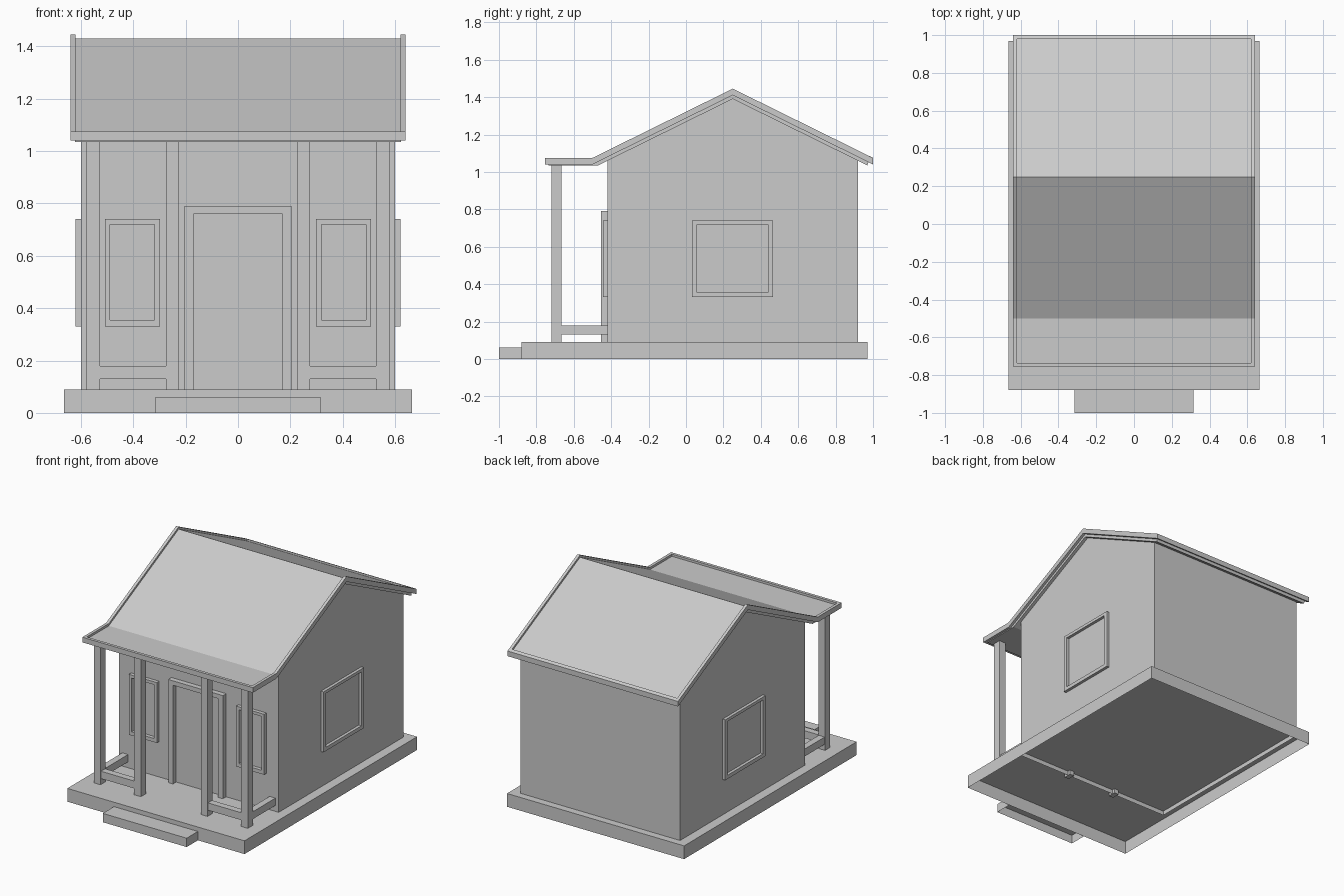
import bpy, bmesh
from mathutils import Vector

if "Cube" in bpy.data.objects:
    bpy.data.objects.remove(bpy.data.objects["Cube"])


def finish(name, bm):
    bmesh.ops.recalc_face_normals(bm, faces=bm.faces)
    mesh = bpy.data.meshes.new(name)
    bm.to_mesh(mesh)
    bm.free()
    obj = bpy.data.objects.new(name, mesh)
    bpy.context.collection.objects.link(obj)
    return obj


def prism(bm, pts, offset):
    """Extrude a closed 3D outline along an offset into a solid."""
    face = bm.faces.new([bm.verts.new(p) for p in pts])
    ext = bmesh.ops.extrude_face_region(bm, geom=[face], use_keep_orig=True)
    moved = [g for g in ext["geom"] if isinstance(g, bmesh.types.BMVert)]
    bmesh.ops.translate(bm, verts=moved, vec=offset)


def box(name, x, y, z, open_bottom=False):
    (x0, x1), (y0, y1) = sorted(x), sorted(y)
    bm = bmesh.new()
    prism(bm, [(x0, y0, z[0]), (x1, y0, z[0]), (x1, y1, z[0]), (x0, y1, z[0])],
          (0, 0, z[1] - z[0]))
    if open_bottom:
        remove_bottom(bm, z[0])
    return finish(name, bm)


def remove_bottom(bm, z):
    low = [f for f in bm.faces if all(abs(v.co.z - z) < 1e-5 for v in f.verts)]
    bmesh.ops.delete(bm, geom=low, context='FACES')


def side_profile(name, pts, x0, x1, open_bottom=None):
    """Extrude a (y, z) outline along x."""
    bm = bmesh.new()
    prism(bm, [(x0, y, z) for y, z in pts], (x1 - x0, 0, 0))
    if open_bottom is not None:
        remove_bottom(bm, open_bottom)
    return finish(name, bm)


def window_frame(name, to3d, outer, inner, depth):
    """Mitred rectangular ring; to3d maps (u, v) on the wall to a 3D point."""
    def corners(r):
        u0, u1, v0, v1 = r
        return [(u0, v0), (u1, v0), (u1, v1), (u0, v1)]
    bm = bmesh.new()
    o = [bm.verts.new(to3d(*p)) for p in corners(outer)]
    i = [bm.verts.new(to3d(*p)) for p in corners(inner)]
    ring = [bm.faces.new((o[k], o[(k + 1) % 4], i[(k + 1) % 4], i[k]))
            for k in range(4)]
    ext = bmesh.ops.extrude_face_region(bm, geom=ring, use_keep_orig=True)
    moved = [g for g in ext["geom"] if isinstance(g, bmesh.types.BMVert)]
    bmesh.ops.translate(bm, verts=moved, vec=Vector(depth))
    return finish(name, bm)


# Base slab and step, hollow underneath
box("base", (-0.665, 0.665), (-0.88, 0.97), (0, 0.09), open_bottom=True)
box("step", (-0.315, 0.315), (-1.0, -0.88), (0, 0.06), open_bottom=True)

# House body with gable ends, walls reaching just through the floor
side_profile("house_walls",
             [(-0.42, 0.06), (0.92, 0.06), (0.92, 1.08), (0.25, 1.41), (-0.42, 1.08)],
             -0.6, 0.6, open_bottom=0.06)

# Roof panel: back slope, front slope and flat porch cover
side_profile("roof_panel",
             [(-0.735, 1.06), (-0.5, 1.06), (0.25, 1.43), (0.98, 1.07),
              (0.97, 1.035), (0.25, 1.39), (-0.47, 1.035), (-0.735, 1.035)],
             -0.622, 0.622)

# Raised trim around the roof edge
rim = [(-0.755, 1.075), (-0.5, 1.075), (0.25, 1.445), (1.0, 1.075),
       (1.0, 1.04), (0.25, 1.41), (-0.5, 1.04), (-0.755, 1.04)]
for side, s in (("left", -1), ("right", 1)):
    side_profile("roof_trim_" + side, rim, s * 0.62, s * 0.64)
box("roof_trim_front", (-0.62, 0.62), (-0.755, -0.735), (1.04, 1.075))
side_profile("roof_trim_back",
             [(0.98, 1.085), (1.0, 1.075), (1.0, 1.04), (0.98, 1.05)], -0.62, 0.62)

# Door surround
bm = bmesh.new()
surround = [(-0.205, 0.06), (-0.205, 0.79), (0.205, 0.79), (0.205, 0.06),
            (0.17, 0.06), (0.17, 0.76), (-0.17, 0.76), (-0.17, 0.06)]
prism(bm, [(x, -0.455, z) for x, z in surround], (0, 0.055, 0))
finish("door_frame", bm)

# Porch posts, railings and windows, mirrored left and right
for side, s in (("left", -1), ("right", 1)):
    box("outer_post_" + side, (s * 0.528, s * 0.578), (-0.72, -0.665), (0.09, 1.037))
    box("inner_post_" + side, (s * 0.225, s * 0.275), (-0.72, -0.665), (0.09, 1.037))
    box("front_rail_" + side, (s * 0.275, s * 0.528), (-0.715, -0.67), (0.13, 0.18))
    box("side_rail_" + side, (s * 0.531, s * 0.575), (-0.665, -0.42), (0.13, 0.18))
    window_frame("front_window_frame_" + side,
                 lambda u, v: (s * u, -0.42, v),
                 (0.298, 0.508, 0.33, 0.74), (0.319, 0.488, 0.355, 0.72),
                 (0, -0.025, 0))
    window_frame("side_window_frame_" + side,
                 lambda u, v: (s * 0.6, u, v),
                 (0.032, 0.465, 0.33, 0.74), (0.06, 0.438, 0.355, 0.72),
                 (s * 0.02, 0, 0))
